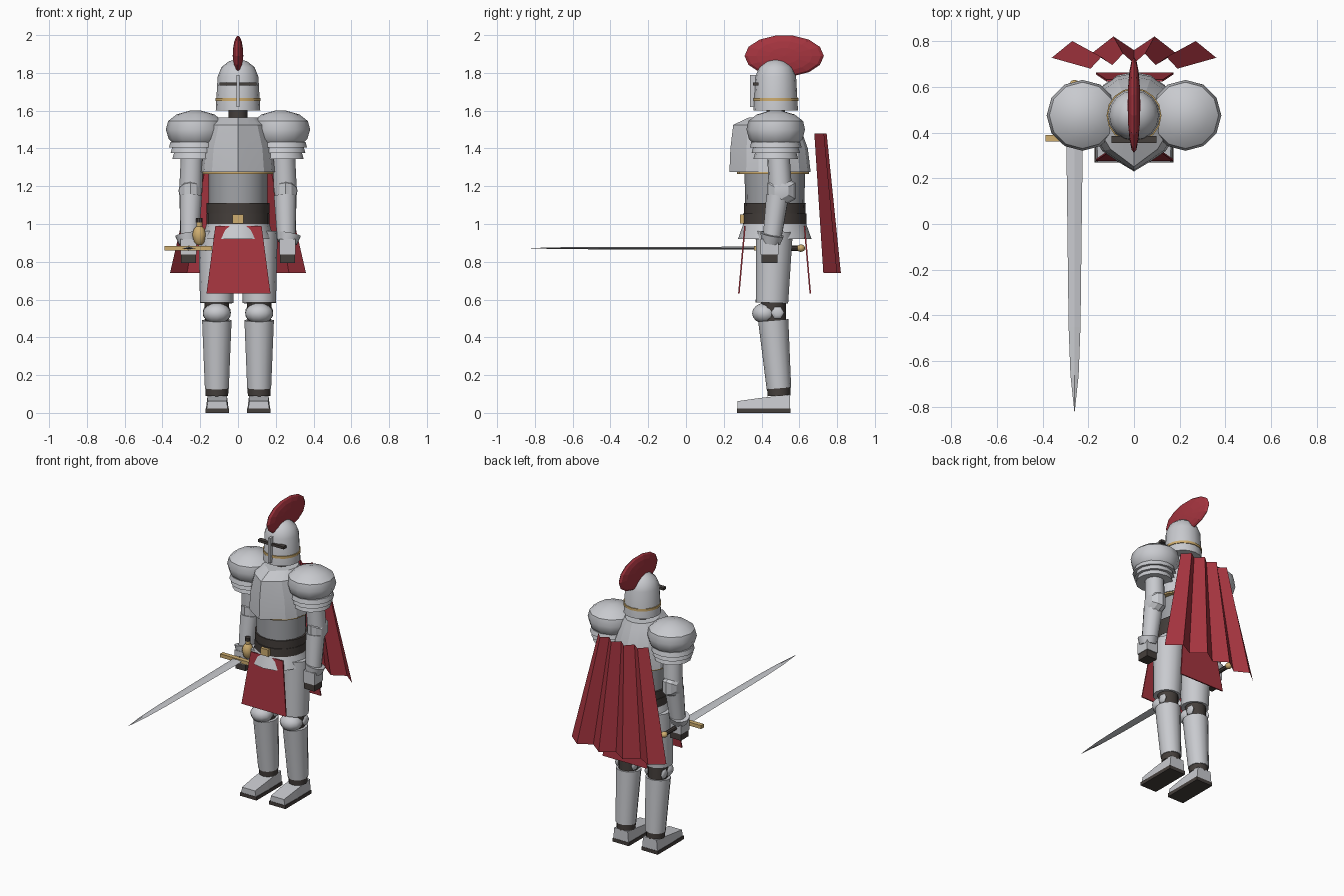
import bpy, bmesh
from math import sin, cos, pi, radians
from mathutils import Vector, Matrix

if "Cube" in bpy.data.objects:
    bpy.data.objects.remove(bpy.data.objects["Cube"])


def mat(name, col):
    m = bpy.data.materials.new(name)
    m.diffuse_color = (*col, 1)
    m.use_nodes = True
    m.node_tree.nodes["Principled BSDF"].inputs["Base Color"].default_value = m.diffuse_color
    return m


STEEL = mat("steel", (0.58, 0.59, 0.62))
MAIL = mat("dull_steel", (0.36, 0.37, 0.39))
DARK = mat("dark_leather", (0.06, 0.05, 0.045))
RED = mat("red_cloth", (0.38, 0.035, 0.05))
GOLD = mat("brass", (0.62, 0.42, 0.16))


def finish(name, bm, m, smooth=35):
    bmesh.ops.recalc_face_normals(bm, faces=bm.faces)
    me = bpy.data.meshes.new(name)
    bm.to_mesh(me)
    bm.free()
    ob = bpy.data.objects.new(name, me)
    bpy.context.collection.objects.link(ob)
    me.materials.append(m)
    if smooth:
        bpy.ops.object.select_all(action='DESELECT')
        ob.select_set(True)
        bpy.context.view_layer.objects.active = ob
        bpy.ops.object.shade_smooth_by_angle(angle=radians(smooth))
    return ob


def loft(name, sections, m, smooth=35):
    """Skin closed sections of equal length and cap both ends."""
    bm = bmesh.new()
    rings = [[bm.verts.new(p) for p in s] for s in sections]
    n = len(rings[0])
    for a, b in zip(rings, rings[1:]):
        for i in range(n):
            bm.faces.new((a[i], a[(i + 1) % n], b[(i + 1) % n], b[i]))
    bm.faces.new(rings[0])
    bm.faces.new(rings[-1])
    return finish(name, bm, m, smooth)


def lathe(name, profile, centre, m, n=16):
    """profile: (z, rx, ry) around a vertical axis at centre (x, y)."""
    cx, cy = centre
    return loft(name, [[(cx + rx * sin(2 * pi * i / n), cy - ry * cos(2 * pi * i / n), z)
                        for i in range(n)] for z, rx, ry in profile], m)


def tube(name, p, q, r1, r2, m, n=12):
    p, q = Vector(p), Vector(q)
    bm = bmesh.new()
    rot = (q - p).to_track_quat('Z', 'Y').to_matrix().to_4x4()
    bmesh.ops.create_cone(bm, cap_ends=True, segments=n, radius1=r1, radius2=r2,
                          depth=(q - p).length, matrix=Matrix.Translation((p + q) / 2) @ rot)
    return finish(name, bm, m)


def ball(name, c, r, m, seg=12, rings=8, rot=Matrix.Identity(4), smooth=45):
    bm = bmesh.new()
    bmesh.ops.create_uvsphere(bm, u_segments=seg, v_segments=rings, radius=1, matrix=rot)
    bmesh.ops.scale(bm, vec=r, verts=bm.verts)
    bmesh.ops.translate(bm, vec=c, verts=bm.verts)
    return finish(name, bm, m, smooth)


def box(name, lo, hi, m):
    bm = bmesh.new()
    bmesh.ops.create_cube(bm, size=1)
    lo, hi = Vector(lo), Vector(hi)
    bmesh.ops.scale(bm, vec=hi - lo, verts=bm.verts)
    bmesh.ops.translate(bm, vec=(lo + hi) / 2, verts=bm.verts)
    return finish(name, bm, m, 0)


SIDE = Matrix.Rotation(pi / 2, 4, 'Y')

# Helmet, visor and plume
H = (0, 0.475)
lathe("helmet", [(1.6, .118, .118), (1.78, .108, .108), (1.83, .088, .088),
                 (1.86, .05, .05), (1.873, .012, .012)], H, STEEL)
lathe("helmet_band", [(1.652, .12, .12), (1.668, .12, .12)], H, GOLD)
box("visor_slit", (-.098, .355, 1.733), (.098, .385, 1.75), DARK)
box("visor_ridge", (-.008, .338, 1.62), (.008, .375, 1.79), STEEL)
ball("plume", (0, .52, 1.89), (.028, .21, .11), RED, 14, 8, SIDE, 0)
lathe("neck", [(1.53, .05, .05), (1.64, .05, .05)], H, DARK, 12)

# Breastplate with a pointed front keel
def keel_section(z, rx, front, back, n=16):
    cy, ry = (front + back) / 2 + .015, (back - front) / 2 - .015
    pts = [[rx * sin(2 * pi * i / n), cy - ry * cos(2 * pi * i / n), z] for i in range(n)]
    pts[0][1] = front
    return pts


loft("breastplate", [keel_section(*s) for s in (
    (1.275, .195, .23, .66), (1.4, .183, .235, .645), (1.525, .145, .25, .60),
    (1.565, .105, .335, .585))], STEEL, 20)
lathe("breastplate_trim", [(1.265, .189, .19), (1.278, .189, .19)], (0, .46), GOLD)

# Waist, belts, fauld
W = (0, .47)
lathe("waist", [(1.08, .155, .157), (1.28, .155, .16)], W, MAIL)
lathe("wide_sash", [(1.05, .165, .162), (1.11, .168, .164)], W, DARK)
lathe("belt", [(1.0, .168, .168), (1.055, .168, .168)], W, DARK)
box("buckle", (-.03, .285, 1.003), (.03, .315, 1.05), GOLD)
lathe("fauld", [(.92, .19, .195), (1.005, .165, .165)], W, STEEL)

# Front and back cloth panels
for name, y0, y1 in (("front_tabard", .312, .28), ("back_tabard", .627, .658)):
    loft(name, [[(-.12, y0 - .004, .99), (.125, y0 - .004, .99), (.125, y0 + .004, .99), (-.12, y0 + .004, .99)],
                [(-.167, y1 - .004, .632), (.172, y1 - .004, .632), (.172, y1 + .004, .632), (-.167, y1 + .004, .632)]],
         RED, 0)

# Pleated cape
bm = bmesh.new()
fold = [.76, .82, .75, .80, .727]
rows = []
for z, w, s, off in ((1.48, .19, .7, -.062), (.74, .36, 1, 0)):
    rows.append([bm.verts.new((w * k / 4, .775 + (fold[abs(k)] - .775) * s + off, z)) for k in range(-4, 5)])
for k in range(8):
    bm.faces.new((rows[0][k], rows[0][k + 1], rows[1][k + 1], rows[1][k]))
finish("cape", bm, RED, 0)

# Arms and legs, both sides
for s, side in ((-1, "right"), (1, "left")):
    def P(x, y, z):
        return (s * x, y, z)

    lathe(side + "_pauldron", [(1.425, .118, .118), (1.45, .142, .142), (1.5, .157, .155),
                               (1.545, .145, .145), (1.58, .1, .1), (1.6, .03, .03)], P(.225, .475, 0)[:2], STEEL, 12)
    for i, (z, r) in enumerate(((1.405, .137), (1.375, .128), (1.345, .118))):
        lathe(f"{side}_shoulder_lame_{i + 1}", [(z, r, r), (z + .03, r - .008, r - .008)],
              P(.232, .475, 0)[:2], STEEL, 14)
    tube(side + "_upper_arm", P(.25, .5, 1.17), P(.24, .485, 1.45), .062, .058, STEEL)
    ball(side + "_elbow", P(.252, .505, 1.175), (.063, .086, .086), STEEL, 6, 6,
         SIDE @ Matrix.Rotation(pi / 6, 4, 'Z'), 20)
    tube(side + "_forearm", P(.256, .455, .92), P(.25, .485, 1.15), .05, .061, STEEL)
    tube(side + "_gauntlet_cuff", P(.262, .448, .9), P(.27, .456, .945), .052, .064, STEEL)
    box(side + "_hand", (s * .262 - .042, .395, .838), (s * .262 + .042, .49, .92), STEEL)
    box(side + "_fingers", (s * .262 - .039, .4, .793), (s * .262 + .039, .485, .842), DARK)

    tube(side + "_thigh", P(.113, .455, .582), P(.11, .468, .96), .088, .1, STEEL, 14)
    tube(side + "_knee_joint", P(.112, .468, .46), P(.112, .462, .6), .062, .066, DARK)
    ball(side + "_knee_cop", P(.112, .418, .527), (.074, .068, .055), STEEL)
    for x in (.05, .174):
        ball(side + "_knee_wing", P(x, .485, .53), (.012, .035, .035), STEEL, 6, 6, SIDE)
    tube(side + "_greave", P(.112, .492, .13), P(.112, .462, .49), .065, .08, STEEL, 14)
    tube(side + "_ankle", P(.112, .492, .09), P(.112, .49, .15), .06, .062, DARK)
    cx = s * .11
    box(side + "_sole", (cx - .062, .27, 0), (cx + .062, .552, .024), DARK)
    loft(side + "_foot", [[(cx - w, y, .022), (cx + w, y, .022), (cx + w * .88, y, h), (cx - w * .88, y, h)]
                          for y, w, h in ((.272, .056, .062), (.4, .06, .08), (.55, .058, .097))], STEEL, 0)

# Sword held level in the right hand
X, Z = -.26, .872
loft("blade", [[(X - w, y, Z), (X, y, Z - t), (X + w, y, Z), (X, y, Z + t)]
               for y, w, t in ((.37, .036, .008), (-.45, .026, .006), (-.66, .018, .005), (-.82, .001, .001))], STEEL, 0)
box("crossguard", (-.388, .36, .86), (-.138, .39, .884), GOLD)
tube("grip", (X, .385, Z), (X, .6, Z), .014, .014, DARK, 8)
ball("pommel", (X, .608, Z), (.023, .023, .02), GOLD, 10, 6)

# Flask at the belt
V = (-.205, .4)
lathe("flask", [(.89, .014, .014), (.905, .028, .028), (.945, .037, .037),
                (.975, .028, .028), (.988, .016, .016), (1.01, .016, .016)], V, GOLD, 12)
lathe("flask_stopper", [(1.008, .018, .018), (1.032, .018, .018)], V, DARK, 10)
